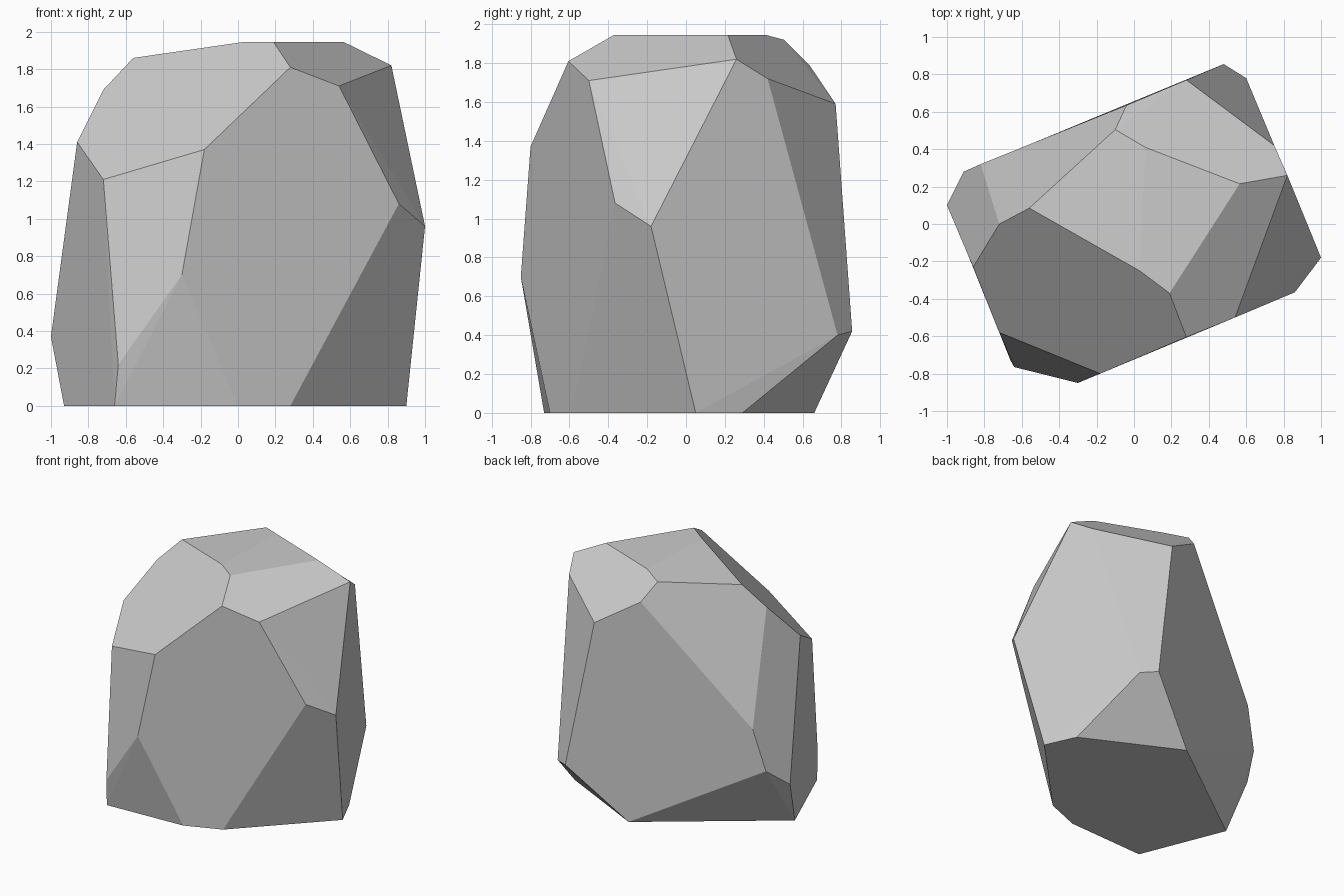
import bpy, bmesh
from math import radians

if "Cube" in bpy.data.objects:
    bpy.data.objects.remove(bpy.data.objects["Cube"])

# Corner points of the faceted boulder, in rings from the ground up
base = [(.90, .05), (.79, .29), (.05, .66), (-.93, -.06),
        (-.66, -.73), (0, -.70), (.28, -.59)]
waist = [(1, -.18, .96), (.86, -.365, 1.08), (.60, .78, .40), (.48, .855, .42),
         (-.82, .32, .85), (-.91, .28, .52), (-1, .10, .37),
         (-.64, -.765, .22), (-.30, -.85, .70)]
shoulder = [(.54, -.50, 1.71), (.28, -.605, 1.81), (-.18, -.80, 1.37),
            (-.72, -.58, 1.21), (-.86, -.23, 1.41), (-.72, 0, 1.69),
            (-.56, .085, 1.86), (-.10, .505, 1.92), (-.04, .635, 1.79),
            (.28, .77, 1.59), (.75, .42, 1.72), (.82, .26, 1.82)]
crown = [(.19, -.37), (.03, -.25), (.06, .41), (.565, .215)]
TOP = 1.945

points = ([(x, y, 0) for x, y in base] + waist + shoulder
          + [(x, y, TOP) for x, y in crown])

# Wrap the corners in a convex skin and merge coplanar triangles into flat facets
bm = bmesh.new()
for p in points:
    bm.verts.new(p)
bmesh.ops.convex_hull(bm, input=bm.verts[:])
bmesh.ops.dissolve_limit(bm, angle_limit=radians(3), verts=bm.verts[:], edges=bm.edges[:])
bmesh.ops.recalc_face_normals(bm, faces=bm.faces[:])

mesh = bpy.data.meshes.new("boulder")
bm.to_mesh(mesh)
bm.free()
boulder = bpy.data.objects.new("boulder", mesh)
bpy.context.collection.objects.link(boulder)
